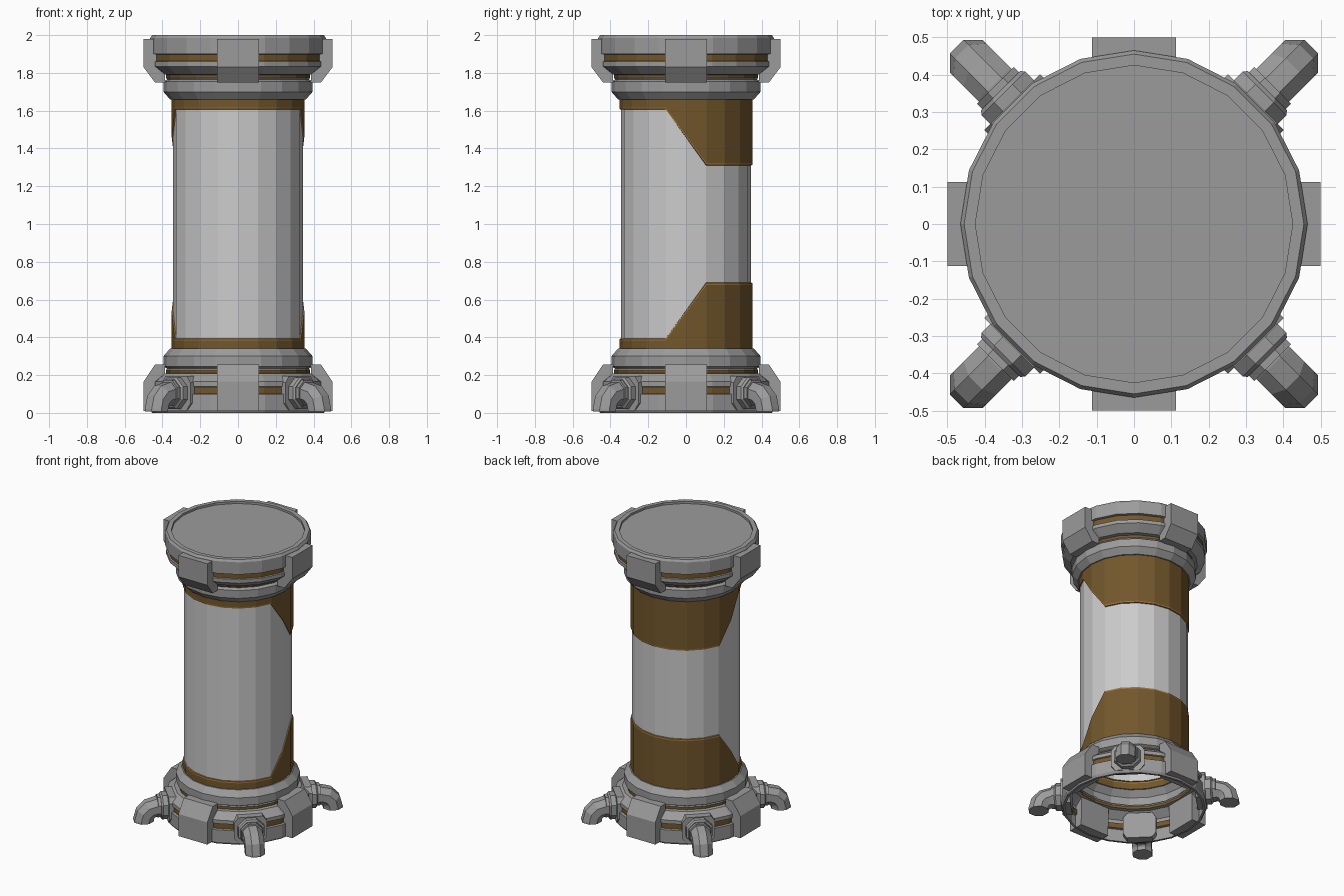
import bpy, bmesh
from math import sin, cos, pi, radians
from mathutils import Matrix

if "Cube" in bpy.data.objects:
    bpy.data.objects.remove(bpy.data.objects["Cube"])

N = 20  # sides of the round shell


def material(name, rgb):
    m = bpy.data.materials.new(name)
    m.diffuse_color = (*rgb, 1)
    m.use_nodes = True
    m.node_tree.nodes["Principled BSDF"].inputs["Base Color"].default_value = m.diffuse_color
    return m


light = material("light_grey", (0.62, 0.62, 0.62))
grey = material("mid_grey", (0.33, 0.33, 0.33))
brown = material("brown", (0.17, 0.095, 0.025))
trim = material("trim", (0.32, 0.17, 0.045))
MATS = [grey, brown, trim, light]


def loft(name, rings, bands=None, start=True, end=True, turn=0):
    """Join equal-length vertex rings; bands gives a material index per step."""
    bm = bmesh.new()
    vs = [[bm.verts.new(p) for p in ring] for ring in rings]
    n = len(rings[0])
    for j in range(len(vs) - 1):
        for i in range(n):
            k = (i + 1) % n
            f = bm.faces.new((vs[j][i], vs[j][k], vs[j + 1][k], vs[j + 1][i]))
            f.material_index = bands[j] if bands else 0
    if start:
        bm.faces.new(vs[0][::-1])
    if end:
        bm.faces.new(vs[-1])
    if start and end:
        bmesh.ops.recalc_face_normals(bm, faces=bm.faces)
    bm.transform(Matrix.Rotation(turn, 4, 'Z'))
    me = bpy.data.meshes.new(name)
    bm.to_mesh(me)
    bm.free()
    for m in MATS:
        me.materials.append(m)
    ob = bpy.data.objects.new(name, me)
    bpy.context.collection.objects.link(ob)
    return ob


def circle(r, z):
    return [(r * cos(2 * pi * i / N), r * sin(2 * pi * i / N), z) for i in range(N)]


# Stepped base, open underneath, and the mirrored, capped top
profile = [(.44, 0), (.455, 0), (.465, .015), (.465, .1), (.448, .102), (.448, .137),
           (.457, .14), (.457, .165), (.405, .208), (.38, .21), (.38, .228),
           (.375, .235), (.395, .245), (.395, .3), (.36, .34), (.352, .34)]
bands = [0] * (len(profile) - 1)
bands[4] = bands[9] = 1
loft("base_rings", [circle(r, z) for r, z in profile], bands, False, False)
top = [(r, 2 - z) for r, z in profile[:0:-1]] + [(.425, 2), (.425, 1.985)]
loft("top_rings", [circle(r, z) for r, z in top], bands[:0:-1] + [0, 0], False, True)


# Column whose brown end bands rise at the back
def edge(i):
    y = sin(2 * pi * i / N) / sin(radians(18))
    return .54 + .148 * max(-1, min(1, y))


def column_ring(r, height):
    return [(r * cos(2 * pi * i / N), r * sin(2 * pi * i / N), height(edge(i))) for i in range(N)]


loft("column", [
    column_ring(.352, lambda e: .34), column_ring(.352, lambda e: e - .01),
    column_ring(.351, lambda e: e), column_ring(.344, lambda e: e + .002),
    column_ring(.344, lambda e: 1.998 - e), column_ring(.351, lambda e: 2 - e),
    column_ring(.352, lambda e: 2.01 - e), column_ring(.352, lambda e: 1.66)],
    [1, 2, 2, 3, 2, 2, 1], False, False)

# Clamp blocks on the four sides, bottom and top
low = [(.39, .01), (.5, .01), (.5, .165), (.44, .255), (.385, .255)]
high = [(.39, 1.98), (.5, 1.98), (.5, 1.83), (.44, 1.75), (.385, 1.75)]
for q in range(4):
    for label, sect in (("base_clamp", low), ("top_clamp", high)):
        loft(label, [[(r, t, z) for r, z in sect] for t in (-.112, .112)], turn=q * pi / 2)


def disc(r, rho, sides=8, z=.105):
    a = [2 * pi * (i + .5) / sides for i in range(sides)]
    return [(r, rho * cos(t), z + rho * sin(t)) for t in a]


# Corner outlets: mounting plate, flange, nut and downturned elbow pipe
plate = [(-.08, .015), (.08, .015), (.106, .05), (.106, .16),
         (.08, .195), (-.08, .195), (-.106, .16), (-.106, .05)]
for q in range(4):
    turn = pi / 4 + q * pi / 2
    loft("outlet_plate", [[(r, t, z) for t, z in plate] for r in (.40, .462)], turn=turn)
    loft("outlet_flange", [disc(.455, .09), disc(.495, .09), disc(.505, .08)], turn=turn)
    loft("outlet_nut", [disc(.5, .075), disc(.525, .075)], turn=turn)
    path = [(.5, .1, 0)]
    path += [(.53 + .08 * sin(a), .02 + .08 * cos(a), a) for a in (0, pi / 6, pi / 3, pi / 2)]
    path += [(.61, .008, pi / 2)]
    rings = []
    for r, z, a in path:
        ring = []
        for i in range(8):
            u = 2 * pi * (i + .5) / 8
            c, s = .067 * cos(u), .067 * sin(u)
            ring.append((r + c * sin(a), s, z + c * cos(a)))
        rings.append(ring)
    loft("outlet_pipe", rings, turn=turn)
